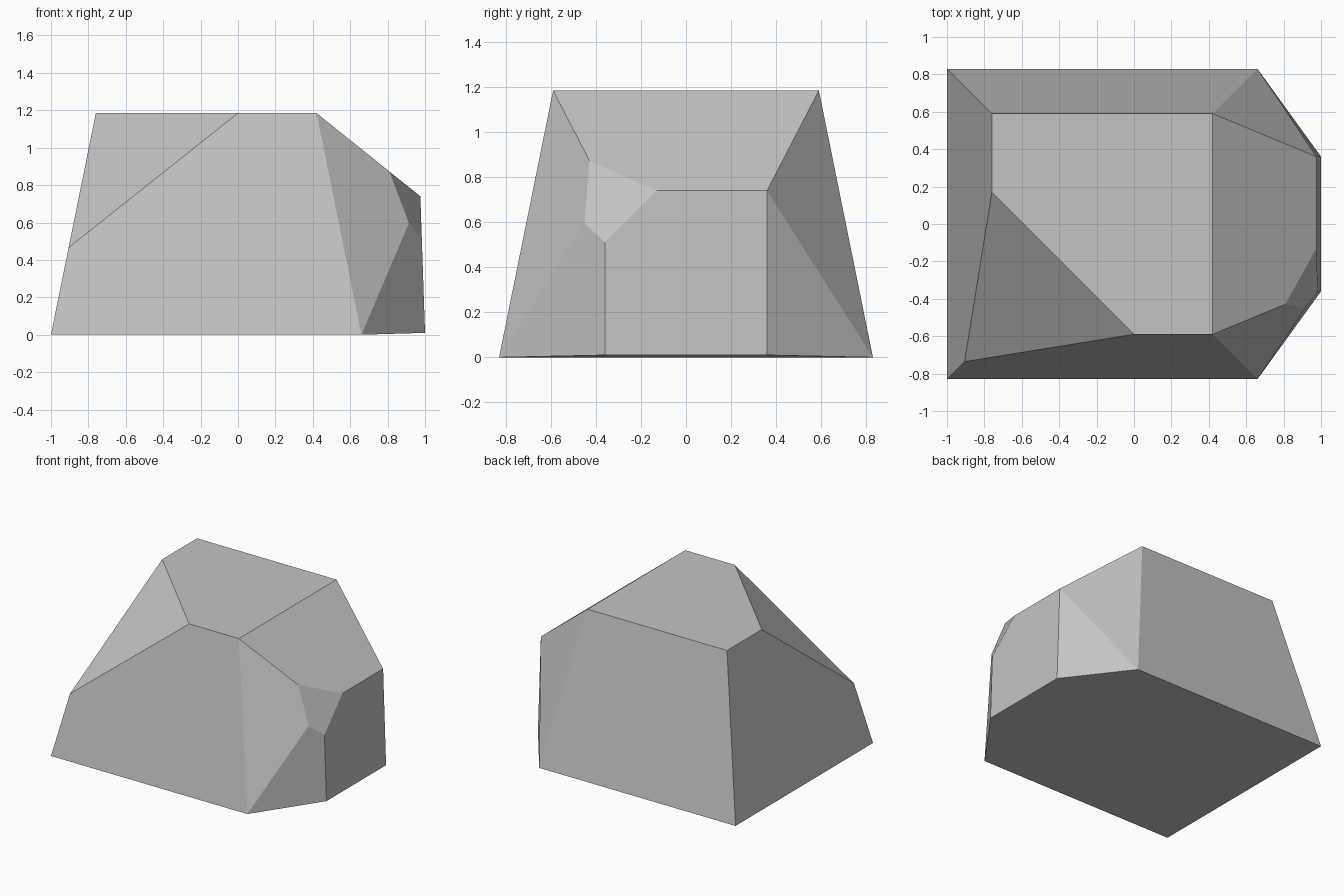
import bpy
import bmesh
from mathutils import Vector

default_cube = bpy.data.objects.get("Cube")
if default_cube:
    bpy.data.objects.remove(default_cube, do_unlink=True)


def make_material(name, color):
    material = bpy.data.materials.new(name)
    material.use_nodes = True
    material.diffuse_color = color
    shader = material.node_tree.nodes["Principled BSDF"]
    shader.inputs["Base Color"].default_value = color
    shader.inputs["Roughness"].default_value = 0.9
    return material


def chip(mesh, a, b, c):
    """Slice a corner off along the plane through three points and cap it."""
    a, b, c = Vector(a), Vector(b), Vector(c)
    normal = (b - a).cross(c - a).normalized()
    if normal.dot(a - Vector((0, 0, 0.5))) < 0:
        normal.negate()
    geometry = mesh.verts[:] + mesh.edges[:] + mesh.faces[:]
    bmesh.ops.bisect_plane(mesh, geom=geometry, dist=0.0001, plane_co=a,
                           plane_no=normal, clear_outer=True)
    rim = [edge for edge in mesh.edges if edge.is_boundary]
    bmesh.ops.holes_fill(mesh, edges=rim, sides=0)


# Tapered boulder body: one half outline mirrored across y
half_outline = [
    (-1, 0.83, 0), (0.66, 0.83, 0), (1, 0.36, 0.01),
    (0.975, 0.36, 0.74), (0.42, 0.59, 1.185), (-0.76, 0.59, 1.185),
]
bm = bmesh.new()
for x, y, z in half_outline:
    for side in (-1, 1):
        bm.verts.new((x, side * y, z))
bmesh.ops.convex_hull(bm, input=bm.verts[:])
bmesh.ops.dissolve_limit(bm, angle_limit=0.01, verts=bm.verts[:], edges=bm.edges[:])

# Large broken corner on the top, small one on the end
chip(bm, (-0.76, 0.17, 1.185), (0, -0.59, 1.185), (-0.906, -0.736, 0.465))
chip(bm, (0.81, -0.428, 0.872), (0.975, -0.13, 0.74), (0.983, -0.36, 0.51))
bmesh.ops.recalc_face_normals(bm, faces=bm.faces[:])

rock_mesh = bpy.data.meshes.new("rock")
bm.to_mesh(rock_mesh)
bm.free()
rock_mesh.materials.append(make_material("stone grey", (0.55, 0.55, 0.55, 1)))
rock = bpy.data.objects.new("rock", rock_mesh)
bpy.context.collection.objects.link(rock)
